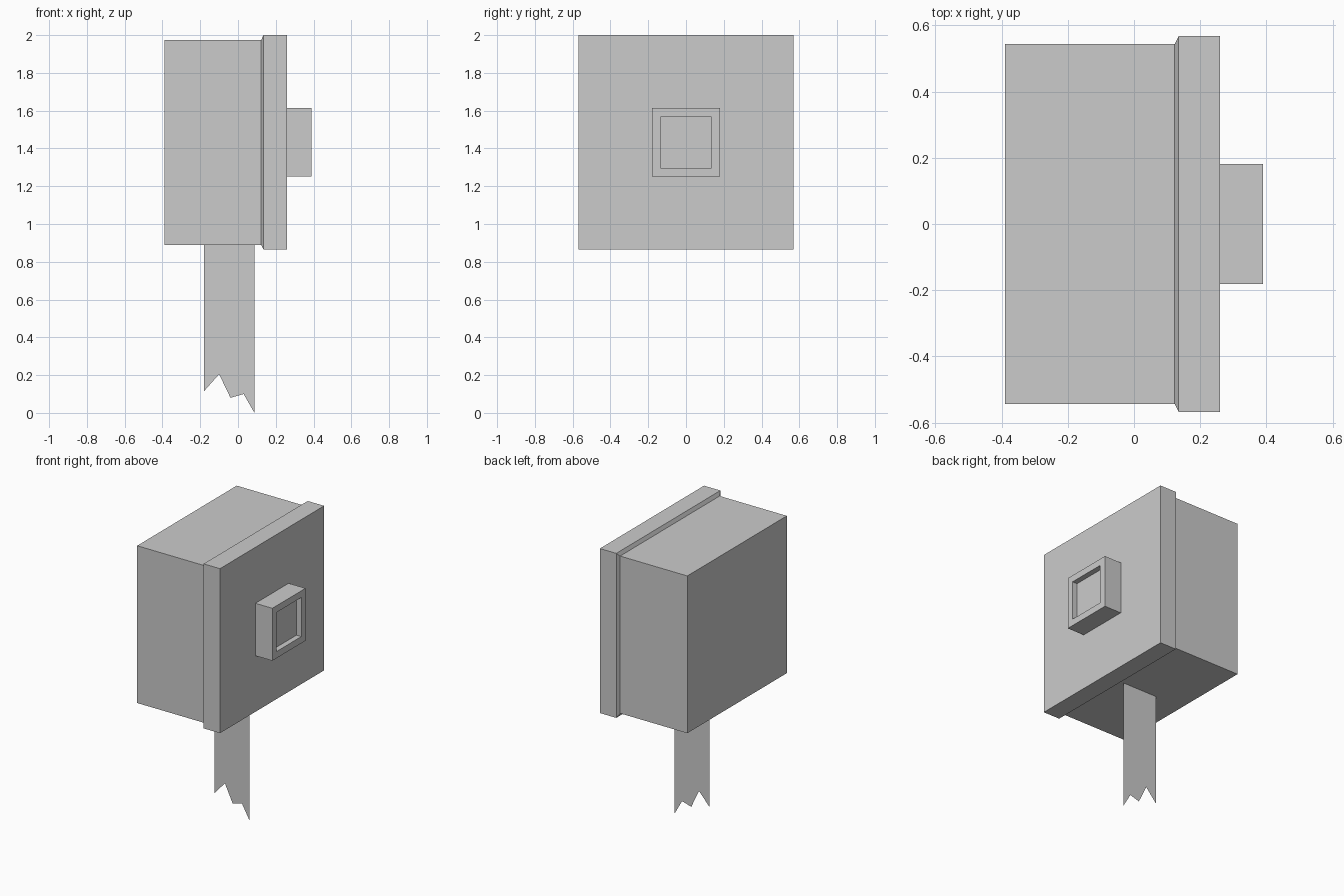
import bpy, bmesh

if "Cube" in bpy.data.objects:
    bpy.data.objects.remove(bpy.data.objects["Cube"])

CZ = 1.432  # height of the head's centre line


def make_object(name, bm):
    mesh = bpy.data.meshes.new(name)
    bm.to_mesh(mesh)
    bm.free()
    obj = bpy.data.objects.new(name, mesh)
    bpy.context.collection.objects.link(obj)
    return obj


def square_loft(name, profile):
    """Loft square rings along x; profile is (x, half width), both ends capped."""
    bm = bmesh.new()
    rings = [[bm.verts.new((x, sy * h, CZ + sz * h))
              for sy, sz in ((-1, -1), (1, -1), (1, 1), (-1, 1))]
             for x, h in profile]
    for a, b in zip(rings, rings[1:]):
        for i in range(4):
            j = (i + 1) % 4
            bm.faces.new((a[i], a[j], b[j], b[i]))
    bm.faces.new(rings[0])
    bm.faces.new(rings[-1])
    bmesh.ops.recalc_face_normals(bm, faces=bm.faces)
    return make_object(name, bm)


# Box body, sloped step to the rim, front plate, square socket with recess
square_loft("box_head", [
    (-0.39, 0.543), (0.123, 0.543), (0.135, 0.568), (0.26, 0.568),
    (0.26, 0.181), (0.389, 0.181), (0.389, 0.135), (0.352, 0.135),
])

# Flat stem hanging below the box, with a ragged lower end
outline = [(-0.18, 0.89), (-0.18, 0.115), (-0.1, 0.205), (-0.04, 0.08),
           (0.03, 0.1), (0.087, 0.0), (0.087, 0.89)]
bm = bmesh.new()
bm.faces.new([bm.verts.new((x, 0, z)) for x, z in outline])
make_object("torn_stem", bm)
